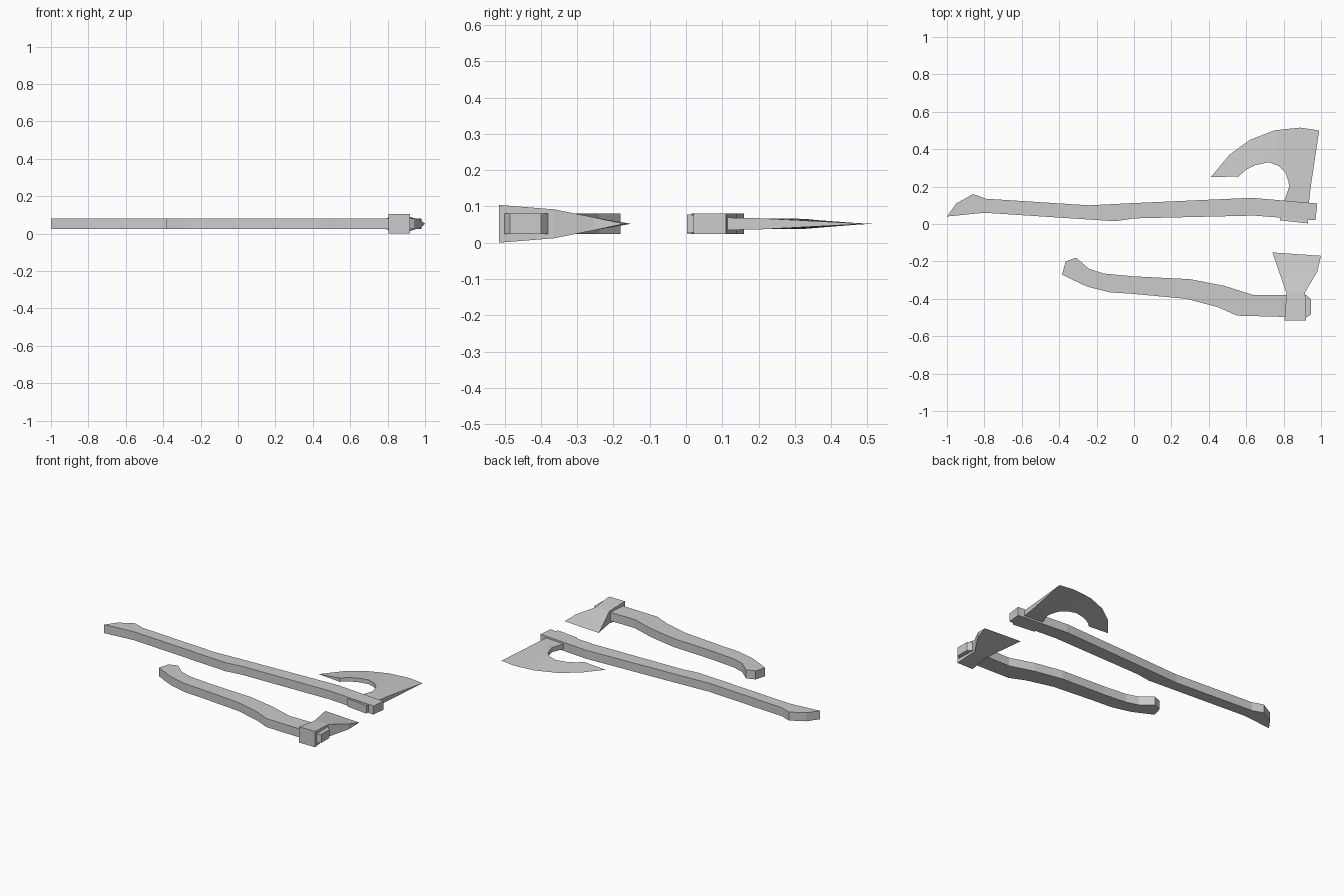
import bpy, bmesh

ZC = 0.053  # shared mid-plane height of both axes


def loft(name, stations):
    """Skin a strip of cross-sections: each station is (ax, ay, ah, bx, by, bh)
    with h the half thickness about the mid-plane at either side."""
    bm = bmesh.new()
    rings = []
    for ax, ay, ah, bx, by, bh in stations:
        rings.append([bm.verts.new(p) for p in (
            (ax, ay, ZC + ah), (bx, by, ZC + bh), (bx, by, ZC - bh), (ax, ay, ZC - ah))])
    for r, s in zip(rings, rings[1:]):
        for i in range(4):
            j = (i + 1) % 4
            bm.faces.new((r[i], r[j], s[j], s[i]))
    bm.faces.new(rings[0][::-1])
    bm.faces.new(rings[-1])
    bmesh.ops.remove_doubles(bm, verts=bm.verts, dist=0.0005)
    bmesh.ops.recalc_face_normals(bm, faces=bm.faces)
    me = bpy.data.meshes.new(name)
    bm.to_mesh(me)
    bm.free()
    ob = bpy.data.objects.new(name, me)
    bpy.context.collection.objects.link(ob)
    return ob


def handle(name, upper, lower, h=0.028):
    return loft(name, [(*u, h, *l, h) for u, l in zip(upper, lower)])


# Long axe handle
handle("long_axe_handle",
       [(-0.95, 0.11), (-0.86, 0.16), (-0.79, 0.135), (-0.24, 0.10), (0.0, 0.112), (0.63, 0.14), (0.98, 0.11)],
       [(-1.0, 0.04), (-0.90, 0.05), (-0.80, 0.06), (-0.10, 0.015), (0.0, 0.03), (0.64, 0.045), (0.97, 0.02)])

# Long axe poll and neck, passing through the handle
loft("long_axe_neck", [
    (0.78, 0.02, 0.026, 0.93, 0.003, 0.026),
    (0.80, 0.115, 0.017, 0.935, 0.11, 0.017),
    (0.83, 0.20, 0.0155, 0.945, 0.20, 0.0155)])

# Bearded blade: thick inner curve paired with sharp outer edge
inner = [(0.945, 0.20), (0.83, 0.20), (0.825, 0.23), (0.81, 0.275), (0.775, 0.31),
         (0.72, 0.33), (0.65, 0.315), (0.60, 0.29), (0.56, 0.255)]
outer = [(0.99, 0.50), (0.89, 0.515), (0.85, 0.511), (0.80, 0.506), (0.75, 0.50),
         (0.62, 0.45), (0.51, 0.37), (0.46, 0.31), (0.41, 0.25)]
loft("long_axe_blade", [(*i, 0.0155 - 0.003 * k / 8, *o, 0)
                        for k, (i, o) in enumerate(zip(inner, outer))])

# Hatchet handle
hatchet = handle("hatchet_handle",
       [(-0.365, -0.20), (-0.31, -0.18), (-0.24, -0.24), (-0.16, -0.265), (0.0, -0.28),
        (0.30, -0.295), (0.48, -0.33), (0.64, -0.38), (0.92, -0.38), (0.945, -0.40)],
       [(-0.385, -0.27), (-0.32, -0.302), (-0.25, -0.335), (-0.13, -0.365), (0.0, -0.374),
        (0.28, -0.40), (0.45, -0.445), (0.55, -0.49), (0.92, -0.50), (0.945, -0.485)])

# Hatchet head: square poll flaring and thinning to the cutting edge
loft("hatchet_head", [
    (0.805, -0.515, 0.052, 0.92, -0.515, 0.052),
    (0.815, -0.37, 0.04, 0.915, -0.365, 0.04),
    (0.777, -0.26, 0.019, 0.98, -0.255, 0.018),
    (0.74, -0.152, 0.0, 1.0, -0.17, 0.0)])
for ob in bpy.data.objects:
    ob.location.z = 0.052 - ZC
